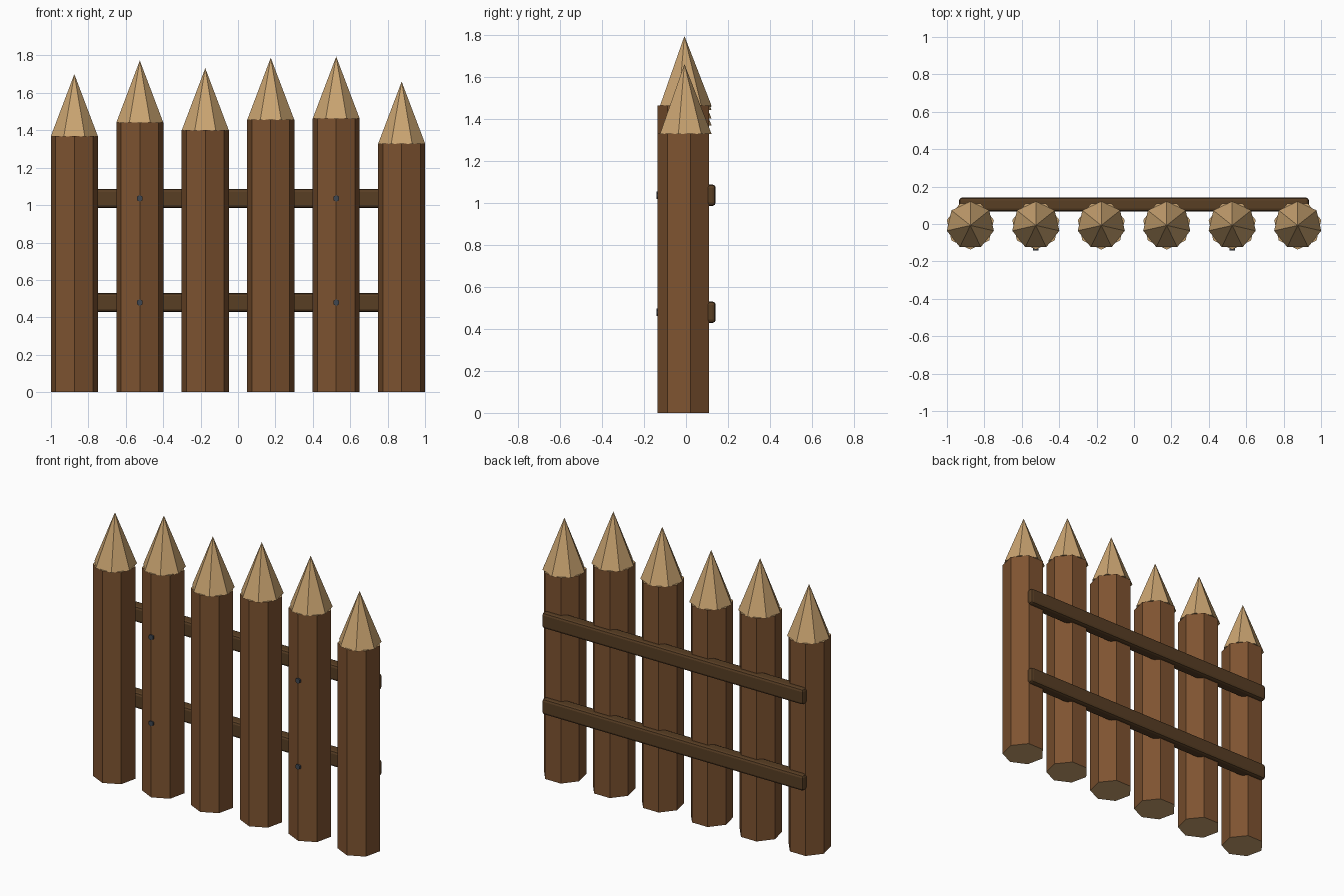
import bpy
import bmesh
from math import sin, cos, pi
from mathutils import Matrix, Vector

cube = bpy.data.objects.get("Cube")
if cube:
    bpy.data.objects.remove(cube)


def linear(v):
    v /= 255
    return v / 12.92 if v <= 0.04045 else ((v + 0.055) / 1.055) ** 2.4


def material(name, *rgb):
    colour = [linear(v) for v in rgb] + [1]
    mat = bpy.data.materials.new(name)
    mat.use_nodes = True
    mat.diffuse_color = colour
    bsdf = mat.node_tree.nodes["Principled BSDF"]
    bsdf.inputs["Base Color"].default_value = colour
    bsdf.inputs["Roughness"].default_value = 0.9
    return mat


bark = material("brown bark", 126, 83, 48)
cut_wood = material("pale cut wood", 202, 164, 113)
rail_wood = material("dark rail wood", 88, 62, 36)
iron = material("dark iron", 62, 70, 80)


def finish(name, bm, mats):
    bmesh.ops.recalc_face_normals(bm, faces=bm.faces)
    mesh = bpy.data.meshes.new(name)
    bm.to_mesh(mesh)
    bm.free()
    for mat in mats:
        mesh.materials.append(mat)
    obj = bpy.data.objects.new(name, mesh)
    bpy.context.collection.objects.link(obj)
    return obj


def ring(bm, sides, radius, centre, start):
    """Horizontal ring of vertices, the first one at the start angle."""
    angles = [start + 2 * pi * i / sides for i in range(sides)]
    return [bm.verts.new(Vector(centre) + Vector((cos(a), sin(a), 0)) * radius)
            for a in angles]


SIDES, RADIUS, POST_Y = 7, 0.129, -0.0075
TIP = 0.33


def post(name, x, top):
    # Seven-sided trunk with a corner facing forward and pale cut ends
    bm = bmesh.new()
    low = ring(bm, SIDES, RADIUS, (x, POST_Y, 0), -pi / 2)
    high = ring(bm, SIDES, RADIUS, (x, POST_Y, top), -pi / 2)
    for i in range(SIDES):
        j = (i + 1) % SIDES
        bm.faces.new((low[i], low[j], high[j], high[i]))
    for cap in (low, high):
        bm.faces.new(cap).material_index = 1
    finish(name, bm, (bark, cut_wood))


def tip(name, x, base):
    # Sharpened point, turned so a flat side faces forward
    bm = bmesh.new()
    rim = ring(bm, SIDES, RADIUS, (x, POST_Y, base - 0.002), pi / 2)
    apex = bm.verts.new((x, POST_Y, base + TIP))
    for i in range(SIDES):
        bm.faces.new((rim[i], rim[(i + 1) % SIDES], apex))
    bm.faces.new(rim)
    finish(name, bm, (cut_wood,))


def rail(name, z):
    # Long bar with chamfered edges behind the posts
    bm = bmesh.new()
    bmesh.ops.create_cube(bm, size=1, matrix=Matrix.Translation((0, 0.104, z))
                          @ Matrix.Diagonal((1.87, 0.075, 0.102, 1)))
    bmesh.ops.bevel(bm, geom=bm.edges[:], offset=0.016, segments=2,
                    profile=0.5, affect='EDGES')
    finish(name, bm, (rail_wood,))


def bolt(name, x, z):
    bm = bmesh.new()
    bmesh.ops.create_cone(bm, cap_ends=True, segments=6, radius1=0.018,
                          radius2=0.018, depth=0.04,
                          matrix=Matrix.Translation((x, -0.1215, z))
                          @ Matrix.Rotation(pi / 2, 4, 'X'))
    finish(name, bm, (iron,))


# Posts and points, from the model's right to its left
for n, top in enumerate((1.37, 1.443, 1.402, 1.458, 1.464, 1.33)):
    x = -0.875 + 0.35 * n
    post(f"post_{n + 1}", x, top)
    tip(f"post_tip_{n + 1}", x, top)

# Rails and their bolts
for level, z in (("lower", 0.479), ("upper", 1.036)):
    rail(f"{level}_rail", z)
    for side, x in (("right", -0.525), ("left", 0.525)):
        bolt(f"{level}_{side}_bolt", x, z)
